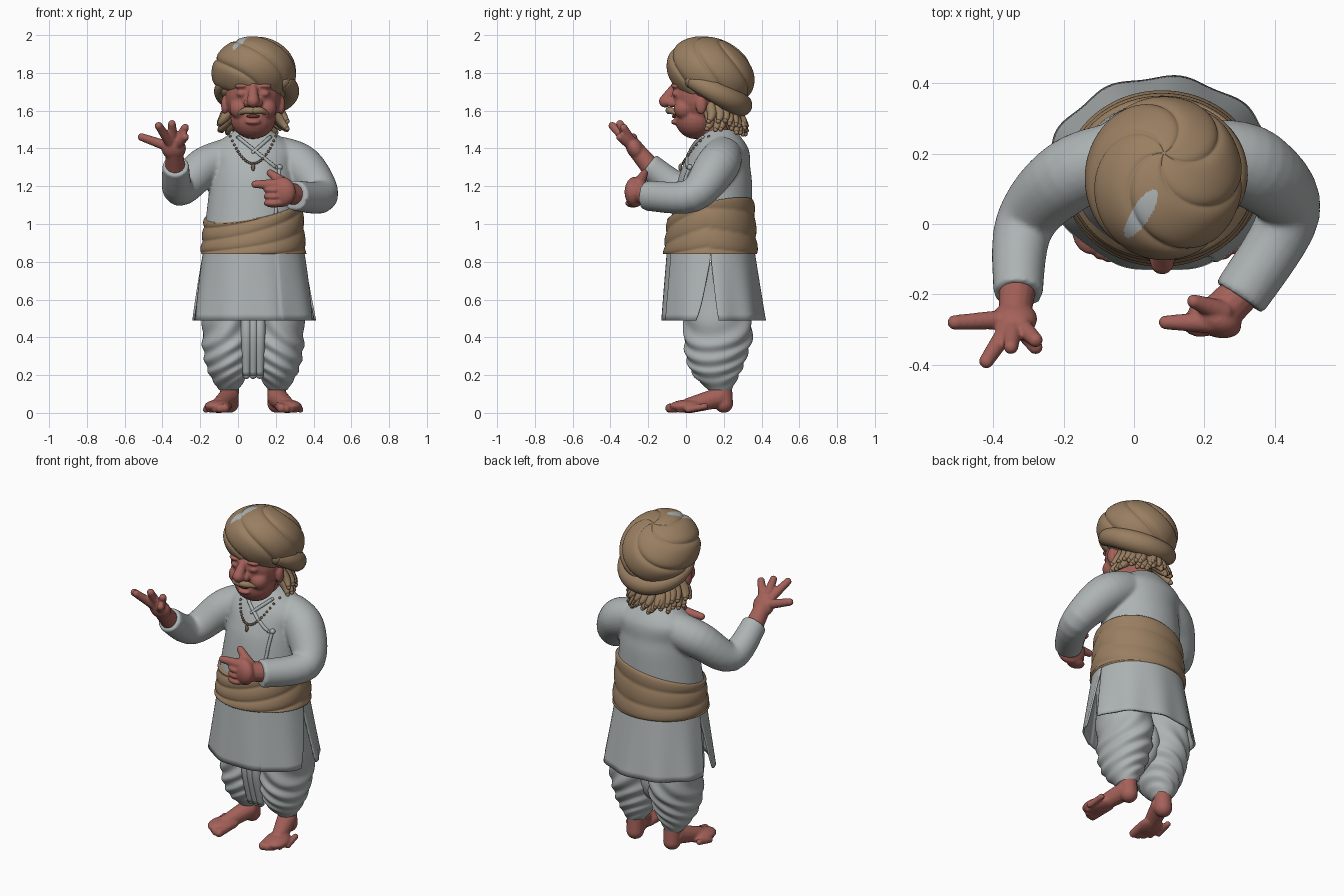
import bpy, bmesh, math, random
from math import sin, cos, pi, tau
from mathutils import Vector, Matrix, Euler, Quaternion

if "Cube" in bpy.data.objects:
    bpy.data.objects.remove(bpy.data.objects["Cube"])
random.seed(4)
MID = .08  # the body's own centre line
SIDES = {"right": -1, "left": 1}

def material(name, *rgb):
    created = bpy.data.materials.new(name)
    created.use_nodes = True
    created.diffuse_color = (*rgb, 1)
    created.node_tree.nodes["Principled BSDF"].inputs["Base Color"].default_value = (*rgb, 1)
    return created

CLOTH = material("pale grey cloth", .42, .45, .45)
TAN = material("tan cloth and hair", .32, .21, .12)
SKIN = material("skin", .37, .12, .1)
BEAD = material("brown beads", .2, .14, .1)
MOUTH = material("dark mouth", .12, .04, .03)

def spline(points, steps):
    """Catmull-Rom through tuples of any length."""
    result, last = [], len(points) - 1
    for i in range(last):
        quad = [points[min(max(i + offset, 0), last)] for offset in (-1, 0, 1, 2)]
        for j in range(steps):
            t = j / steps
            result.append(tuple(b + (c - a)*t/2 + (a - 2.5*b + 2*c - d/2)*t*t + (3*b - a - 3*c + d)*t**3/2
                                for a, b, c, d in zip(*quad)))
    return result + [points[-1]]

def bridge(bm, rings, closed):
    for low, high in zip(rings, rings[1:]):
        count = len(low)
        for i in range(count if closed else count - 1):
            j = (i + 1) % count
            bm.faces.new((low[i], low[j], high[j], high[i]))
    if closed:
        bm.faces.new(rings[0][::-1])
        bm.faces.new(rings[-1])

def ball(bm, centre, size, tilt=(0, 0, 0)):
    size = size if isinstance(size, tuple) else (size, size, size)
    bmesh.ops.create_uvsphere(bm, u_segments=20, v_segments=14, radius=1,
                              matrix=Matrix.LocRotScale(Vector(centre), Euler(tilt), Vector(size)))

def ball_pair(bm, offset, y, z, size):
    for side in SIDES.values():
        ball(bm, (MID + side * offset, y, z), size)

def tube(bm, *points, sides=14, steps=6, rounded=True):
    """Tube through (x, y, z, radius) points."""
    path = spline(points, steps)
    spots = [Vector(p[:3]) for p in path]
    rings, spin, before = [], Quaternion(), Vector((0, 0, 1))
    for i, p in enumerate(path):
        ahead = (spots[min(i + 1, len(path) - 1)] - spots[max(i - 1, 0)]).normalized()
        spin = before.rotation_difference(ahead) @ spin
        before = ahead
        rings.append([bm.verts.new(spots[i] + spin @ Vector((cos(a), sin(a), 0)) * p[3])
                      for a in (tau * k / sides for k in range(sides))])
    bridge(bm, rings, True)
    if rounded:
        for p in (path[0], path[-1]):
            ball(bm, p[:3], p[3])

def loft(bm, sections, centre=MID, sides=96, steps=8, wave=None, span=None):
    """Oval sections (z, centre y, radius x, radius y); span gives an open panel."""
    levels, rings = spline(sections, steps), []
    for k, (z, middle, wide, deep) in enumerate(levels):
        t = k / (len(levels) - 1)
        start, end = span(t) if span else (0, tau)
        ring = []
        for i in range(sides + 1 if span else sides):
            a = start + (end - start) * i / sides
            swell = wave(a, t) if wave else 1
            ring.append(bm.verts.new((centre + wide * swell * cos(a), middle + deep * swell * sin(a), z)))
        rings.append(ring)
    bridge(bm, rings, not span)

def finish(bm, name, *materials, voxel=0, thickness=0):
    bmesh.ops.recalc_face_normals(bm, faces=bm.faces)
    for face in bm.faces:
        face.smooth = True
    mesh = bpy.data.meshes.new(name)
    bm.to_mesh(mesh)
    bm.free()
    part = bpy.data.objects.new(name, mesh)
    bpy.context.collection.objects.link(part)
    for each in materials:
        mesh.materials.append(each)
    if voxel:
        fuse = part.modifiers.new("fuse", "REMESH")
        fuse.mode, fuse.voxel_size, fuse.use_smooth_shade = "VOXEL", voxel, True
        soften = part.modifiers.new("soften", "SMOOTH")
        soften.factor, soften.iterations = .5, 4
    if thickness:
        part.modifiers.new("cloth thickness", "SOLIDIFY").thickness = thickness

# Tunic top: torso and both sleeves fused together
torso = [(.95, .13, .26, .22), (1.2, .15, .23, .2), (1.3, .16, .22, .18), (1.4, .18, .22, .15), (1.5, .18, .09, .08)]
bm = bmesh.new()
loft(bm, torso)
tube(bm, (0, .2, 1.37, .1), (-.18, .14, 1.3, .105), (-.31, 0, 1.18, .085), (-.33, -.2, 1.31, .07),
     sides=24, rounded=False)
tube(bm, (.2, .2, 1.37, .1), (.34, .16, 1.3, .115), (.44, .03, 1.15, .09), (.3, -.21, 1.15, .08),
     sides=24, rounded=False)
finish(bm, "tunic_top", CLOTH, voxel=.01)

def chest(x, z):
    """Front of the torso at a given x and height."""
    _, middle, wide, deep = min(spline(torso, 12), key=lambda level: abs(level[0] - z))
    return middle - deep * math.sqrt(max(0, 1 - ((x - MID) / wide) ** 2))

# Wrapped collar edges and the side tie
bm = bmesh.new()
for start, end in (((0, 1.46), (.2, 1.3)), ((.17, 1.46), (.08, 1.38)), ((.22, 1.3), (.2, 1.05))):
    line = [Vector(start).lerp(Vector(end), i / 8) for i in range(9)]
    tube(bm, *[(x, chest(x, z), z, .01) for x, z in line], sides=8, steps=2)
ball(bm, (.22, chest(.22, 1.3), 1.3), .016)
finish(bm, "collar_and_tie", CLOTH)

# Bead necklace with a pendant
bm = bmesh.new()
for i in range(-12, 13):
    x, z = MID + .01 * i, 1.32 + .001 * i * i
    ball(bm, (x, chest(x, z) - .005, z), .007)
ball(bm, (MID, chest(MID, 1.3) - .01, 1.3), (.01, .01, .02))
finish(bm, "necklace", BEAD)

# Sash: top edge climbs toward the back left, folds wrap diagonally
bm = bmesh.new()
loft(bm, [(0, .13, .28, .25), (1, .13, .26, .23)], steps=32,
     wave=lambda a, t: .97 + .04 * abs(sin(pi * (3 * t + sin(a / 2 + .6)))) ** .6)
for v in bm.verts:
    v.co.z = .84 + v.co.z * (.19 + .22 * v.co.y + .18 * v.co.x)
finish(bm, "waist_sash", TAN)

# Skirt of the tunic: front and back panels parted by slits at the sides
def skirt_panel(name, low, high, gap, wave):
    bm = bmesh.new()
    loft(bm, [(.88, .13, .26, .23), (.49, .14, .33, .28)], wave=wave,
         span=lambda t: (low + gap * max(0, t - .2), high - gap * max(0, t - .2)))
    finish(bm, name, CLOTH, thickness=.01)

skirt_panel("skirt_front", -pi, 0, .4, lambda a, t: 1 - .02 * t + .015 * t * sin(9 * a) + .025 * (a > -1.1))
skirt_panel("skirt_back", 0, pi, .15, lambda a, t: 1 + .02 * t * sin(10 * a))

for word, side in SIDES.items():
    # Draped trouser leg with swagged folds
    def swag(a, t):
        fold = sin(tau * (6 * t - side * cos(a) + .3 * sin(a)))
        return 1 + .04 * fold * min(1, 4 * t, 5 - 5 * t)
    bm = bmesh.new()
    loft(bm, [(.8, .14, .13, .16), (.45, .17, .14, .18), (.3, .16, .13, .16), (.2, .16, .1, .12), (.12, .18, .05, .06)],
         centre=MID + side * .13, steps=20, wave=swag)
    finish(bm, word + "_trouser_leg", CLOTH)

    # Bare foot with five toes
    def outward(offset, *rest):
        return (MID + side * offset, *rest)
    bm = bmesh.new()
    tube(bm, outward(.125, .19, .2, .05), outward(.125, .2, .05, .05))
    tube(bm, outward(.13, .17, .08, .055), outward(.18, .02, .04, .042))
    ball(bm, outward(.185, .01, .035), (.07, .1, .035), (0, 0, side * .3))
    for i in range(5):
        spread, reach, size = .15 + .025 * i, .006 * i * i - .085, .025 - .002 * i
        tube(bm, outward(spread - .01, reach + .09, .035, size), outward(spread, reach, size, size))
    finish(bm, word + "_foot", SKIN, voxel=.006)

# Pleats hanging between the legs
bm = bmesh.new()
for i in (-1, 0, 1):
    x = MID + .035 * i
    tube(bm, (x, .03, .55, .03), (x, .02, .4, .03), (x, .06, .2, .02))
ball(bm, (MID, .16, .42), (.09, .13, .16))
finish(bm, "trouser_pleats", CLOTH)

# Right hand: open, palm raised, fingers fanning from the palm
bm = bmesh.new()
palm = (-.34, -.27, 1.4)
tube(bm, (-.33, -.17, 1.28, .055), (*palm, .045))
ball(bm, palm, (.065, .045, .065), (.5, 0, 0))
for tip in ((-.51, -.28, 1.46), (-.42, -.39, 1.52), (-.35, -.35, 1.53), (-.28, -.33, 1.51), (-.28, -.35, 1.46)):
    tube(bm, (*palm, .03), (*tip, .021))
finish(bm, "right_hand", SKIN, voxel=.006)

# Left hand: pointing across the belly
bm = bmesh.new()
tube(bm, (.33, -.17, 1.15, .055), (.24, -.26, 1.17, .06))
ball(bm, (.23, -.27, 1.17), (.08, .05, .08), (0, 0, -.4))
tube(bm, (.22, -.28, 1.21, .032), (.09, -.28, 1.21, .02))
tube(bm, (.25, -.25, 1.21, .034), (.17, -.22, 1.27, .02))
for i in range(3):
    ball(bm, (.19, -.28, 1.11 + .035 * i), (.055, .042, .023))
finish(bm, "left_hand", SKIN, voxel=.006)

# Head, face and neck
bm = bmesh.new()
ball(bm, (MID, .08, 1.68), (.15, .155, .17))
ball(bm, (MID, .05, 1.56), (.12, .11, .11))
tube(bm, (MID, .17, 1.42, .08), (MID, .12, 1.55, .08))
tube(bm, (MID, -.06, 1.73, .02), (MID, -.11, 1.65, .034))
ball(bm, (MID, -.06, 1.54), (.04, .02, .014))
ball_pair(bm, .03, -.08, 1.64, .022)  # nostrils
ball_pair(bm, .07, -.01, 1.61, .055)  # cheeks
ball_pair(bm, .06, -.05, 1.73, (.04, .03, .014))  # brows
ball_pair(bm, .06, -.045, 1.69, (.03, .03, .02))  # closed eyelids
ball_pair(bm, .15, .08, 1.63, (.02, .03, .05))  # ears
finish(bm, "head", SKIN, voxel=.007)

bm = bmesh.new()
ball(bm, (MID, -.06, 1.57), (.035, .015, .01))
finish(bm, "open_mouth", MOUTH)

bm = bmesh.new()
for side in SIDES.values():
    tube(bm, (MID, -.09, 1.6, .018), (MID + side * .04, -.08, 1.6, .019), (MID + side * .08, -.05, 1.585, .007))
finish(bm, "moustache", TAN)

# Chunky curls below the turban, in two rows round the back
bm = bmesh.new()
for row in range(2):
    for i in range(17):
        a = pi * i / 16 + random.uniform(-.08, .08)
        low = 1.54 - .03 * sin(a) + .035 * row + random.uniform(-.02, .01)
        tube(bm, *[(MID + wide * cos(a + bend), .12 + deep * sin(a + bend), low + lift, size)
                   for wide, deep, lift, size, bend in ((.1, .1, .09, .03, 0), (.15, .17, .02, .026, .1),
                                                        (.18, .2, -.02, .013, 0))], sides=8, steps=3)
finish(bm, "curly_hair", TAN)

# Turban: tilted dome with swirling folds and one small pale patch
bm = bmesh.new()
bmesh.ops.create_uvsphere(bm, u_segments=240, v_segments=120, radius=1)
for v in bm.verts:
    turn, rise = math.atan2(v.co.y, v.co.x), math.asin(max(-1, min(1, v.co.z)))
    fold = (5 * turn / tau + rise) % 1
    v.co *= 1 - .06 * math.sqrt(max(0, cos(rise))) * abs(2 * fold - 1) ** 5
bm.transform(Matrix.LocRotScale(Vector((.085, .13, 1.8)), Euler((-.4, 0, 0)), Vector((.225, .24, .185))))
bm.normal_update()
for face in bm.faces:
    spot = face.calc_center_median()
    x, y = spot.x - .02, spot.y - .03
    along, across = (x + 1.6 * y) / .15, (1.6 * x - y) / .05
    face.material_index = int(face.normal.z > 0 and along ** 2 + across ** 2 < 1)
finish(bm, "turban", TAN, CLOTH)

# Thick roll around the turban's lower edge, dipping at the back
bm = bmesh.new()
arc = [pi * (i / 8 - .2) for i in range(12)]
tube(bm, *[(.09 + .18 * cos(a), .13 + .16 * sin(a), 1.71 - .08 * sin(a), .045 + .018 * sin(a + .5)) for a in arc],
     sides=20, steps=4)
finish(bm, "turban_roll", TAN)
